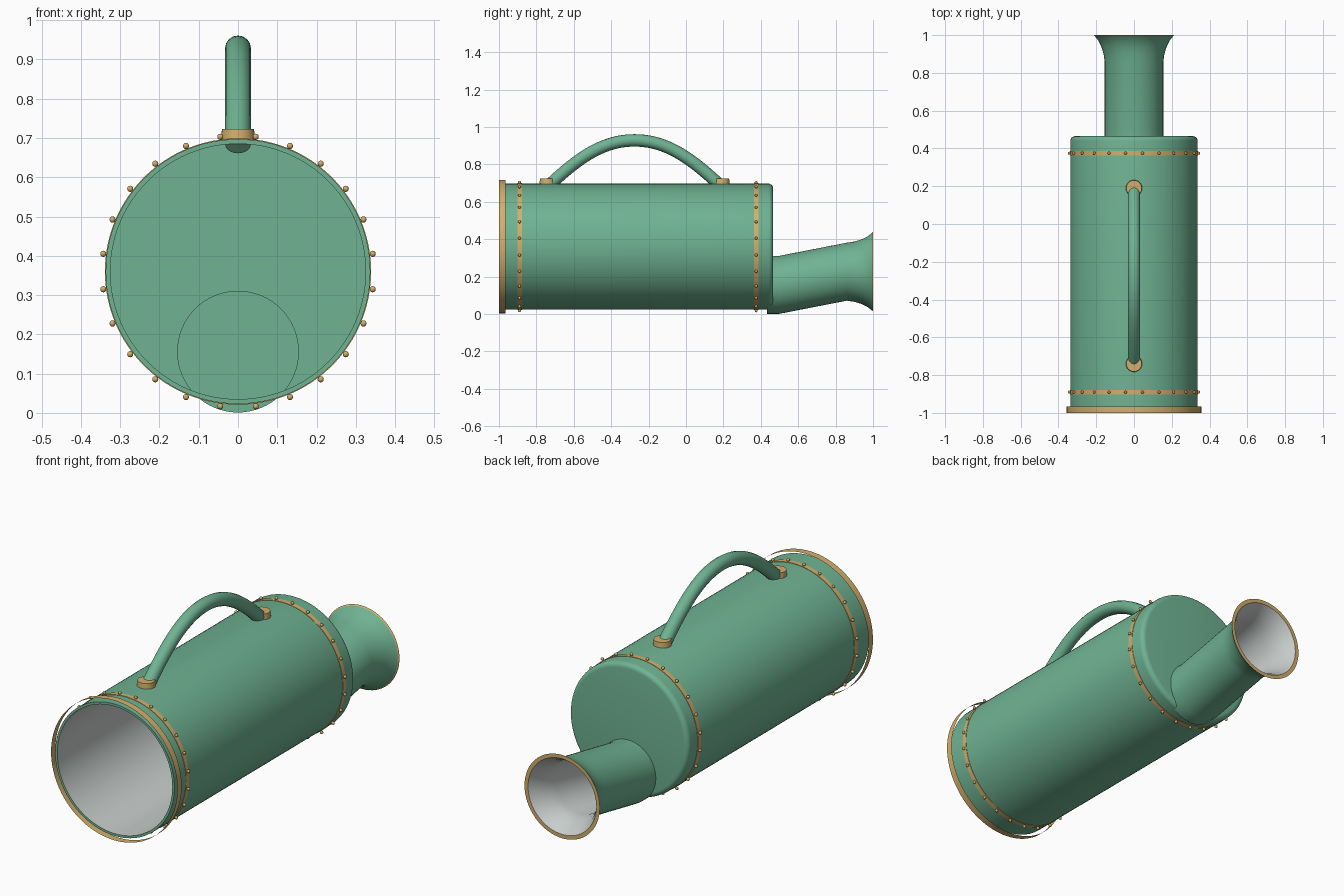
import bpy, bmesh, math
from mathutils import Vector

cube = bpy.data.objects.get("Cube")
if cube:
    bpy.data.objects.remove(cube, do_unlink=True)


def material(name, rgb):
    m = bpy.data.materials.new(name)
    m.use_nodes = True
    m.diffuse_color = (*rgb, 1)
    m.node_tree.nodes["Principled BSDF"].inputs["Base Color"].default_value = (*rgb, 1)
    return m


MATS = [material("green_enamel", (0.16, 0.45, 0.29)),
        material("brass", (0.65, 0.43, 0.15)),
        material("zinc_lining", (0.58, 0.62, 0.61))]
GREEN, BRASS, ZINC = range(3)
AXIS_Z = 0.36
BODY_R = 0.337


def finish(name, bm, mats=MATS):
    mesh = bpy.data.meshes.new(name)
    bm.to_mesh(mesh)
    bm.free()
    for m in mats:
        mesh.materials.append(m)
    ob = bpy.data.objects.new(name, mesh)
    bpy.context.collection.objects.link(ob)
    bpy.ops.object.select_all(action='DESELECT')
    ob.select_set(True)
    bpy.context.view_layer.objects.active = ob
    bpy.ops.object.shade_smooth_by_angle(angle=math.radians(35))
    return ob


def loft(name, rings, segs=64):
    """Upright rings along y: (y, radius, centre z, material of the strip that follows)."""
    bm = bmesh.new()
    loops = []
    for y, r, cz, _ in rings:
        angles = [math.tau * i / segs for i in range(segs)]
        loops.append([bm.verts.new((r * math.cos(a), y, cz + r * math.sin(a))) for a in angles])
    for k in range(len(rings) - 1):
        a, b = loops[k], loops[k + 1]
        for i in range(segs):
            j = (i + 1) % segs
            bm.faces.new((a[i], a[j], b[j], b[i])).material_index = rings[k][3]
    bmesh.ops.remove_doubles(bm, verts=bm.verts, dist=1e-5)
    bmesh.ops.recalc_face_normals(bm, faces=bm.faces)
    return finish(name, bm)


# Hollow body, open at the front, rounded edge at the back
inner = BODY_R - 0.012
body = [(0.437, 0, GREEN), (0.437, inner, ZINC), (-0.995, inner, GREEN), (-0.995, BODY_R, GREEN)]
bevel = 0.024
for i in range(6):
    t = math.pi / 2 * i / 5
    body.append((0.465 - bevel + bevel * math.sin(t), BODY_R - bevel + bevel * math.cos(t), GREEN))
body.append((0.465, 0, GREEN))
loft("body", [(y, r, AXIS_Z, m) for y, r, m in body], 96)

# Spout rising to a flared mouth, with a brass lip and a zinc inside
LOW, HIGH = 0.156, 0.226
loft("spout", [
    (0.432, 0, LOW, GREEN), (0.432, 0.155, LOW, GREEN), (0.5, 0.155, LOW, GREEN),
    (0.86, 0.155, HIGH, GREEN), (0.9, 0.161, HIGH, GREEN), (0.94, 0.173, HIGH, GREEN),
    (0.97, 0.188, HIGH, GREEN), (0.994, 0.207, HIGH, BRASS), (1, 0.213, HIGH, BRASS),
    (1, 0.193, HIGH, ZINC), (0.96, 0.168, HIGH, ZINC), (0.91, 0.149, HIGH, ZINC),
    (0.86, 0.14, HIGH, ZINC), (0.5, 0.14, LOW, ZINC), (0.47, 0.14, LOW, ZINC),
    (0.47, 0, LOW, ZINC)])

# Thin brass hoop standing clear of the open end
loft("front_hoop", [(y, 0.357, AXIS_Z, BRASS) for y in (-0.965, -1)], 96)

# Brass bands, each with a row of rivets
for label, y in (("front", -0.89), ("back", 0.375)):
    profile = [(y - 0.012, BODY_R - 0.004), (y - 0.012, BODY_R + 0.002),
               (y + 0.012, BODY_R + 0.002), (y + 0.012, BODY_R - 0.004)]
    loft(label + "_band", [(py, r, AXIS_Z, BRASS) for py, r in profile], 96)
    bm = bmesh.new()
    count = 24
    for i in range(count):
        a = math.tau * (i + 0.5) / count
        centre = Vector((math.cos(a) * 0.346, y, AXIS_Z + math.sin(a) * 0.346))
        made = bmesh.ops.create_uvsphere(bm, u_segments=10, v_segments=6, radius=0.008)
        bmesh.ops.translate(bm, verts=made["verts"], vec=centre)
    finish(label + "_rivets", bm, [MATS[BRASS]])

# Arched carrying handle
MID_Y, REACH = -0.275, 0.46
curve = bpy.data.curves.new("handle", 'CURVE')
curve.dimensions = '3D'
curve.bevel_depth = 0.033
curve.bevel_resolution = 6
curve.resolution_u = 20
curve.use_fill_caps = True
spline = curve.splines.new('BEZIER')
spline.bezier_points.add(2)
for point, side in zip(spline.bezier_points, (-1, 0, 1)):
    point.handle_left_type = point.handle_right_type = 'FREE'
    co = Vector((0, MID_Y + side * REACH, 0.685 if side else 0.928))
    lean = Vector((0, 0.16, -0.15 * side)) if side else Vector((0, 0.17, 0))
    point.co = co
    point.handle_left = co - lean
    point.handle_right = co + lean
curve.materials.append(MATS[GREEN])
bpy.context.collection.objects.link(bpy.data.objects.new("handle", curve))

# Brass collars where the handle meets the body
for label, side in (("front", -1), ("back", 1)):
    bm = bmesh.new()
    bmesh.ops.create_cone(bm, cap_ends=True, segments=32, radius1=0.044, radius2=0.041, depth=0.04)
    bmesh.ops.translate(bm, verts=bm.verts, vec=(0, MID_Y + side * 0.465, 0.703))
    finish(label + "_handle_collar", bm, [MATS[BRASS]])
